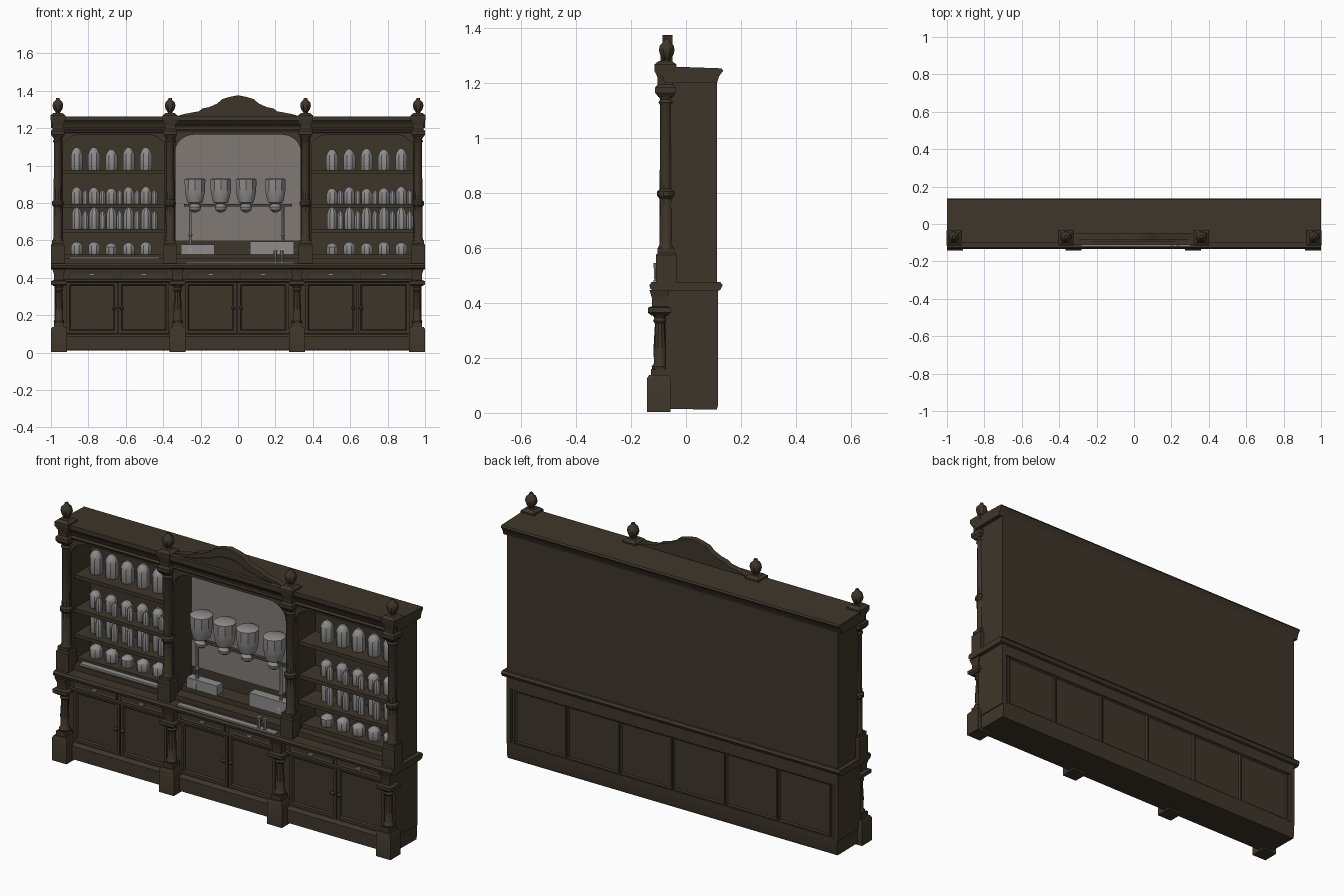
import bpy, bmesh, math, random
from mathutils import Vector

if "Cube" in bpy.data.objects:
    bpy.data.objects.remove(bpy.data.objects["Cube"])
random.seed(4)


def material(name, r, g, b):
    m = bpy.data.materials.new(name)
    m.diffuse_color = (r, g, b, 1)
    m.use_nodes = True
    m.node_tree.nodes["Principled BSDF"].inputs["Base Color"].default_value = m.diffuse_color
    return m


WOOD = material("dark wood", 0.048, 0.036, 0.023)
MIRROR = material("mirror grey", 0.22, 0.195, 0.18)
GLASS = material("bottle grey", 0.27, 0.262, 0.26)
KNOB = material("dull knob", 0.07, 0.057, 0.042)


def finish(name, bm, mat, smooth=True):
    bmesh.ops.recalc_face_normals(bm, faces=bm.faces[:])
    me = bpy.data.meshes.new(name)
    bm.to_mesh(me)
    bm.free()
    me.materials.append(mat)
    if smooth:
        me.shade_smooth()
        me.set_sharp_from_angle(angle=math.radians(35))
    ob = bpy.data.objects.new(name, me)
    bpy.context.scene.collection.objects.link(ob)
    return ob


def box(name, x0, x1, y0, y1, z0, z1, mat=WOOD, inset=0, depth=0, facing=-1):
    """Box; optional sunken panel on its front (-1) or back (1) face."""
    bm = bmesh.new()
    bmesh.ops.create_cube(bm, size=1)
    for v in bm.verts:
        v.co = ((x0 + x1) / 2 + v.co.x * (x1 - x0), (y0 + y1) / 2 + v.co.y * (y1 - y0),
                (z0 + z1) / 2 + v.co.z * (z1 - z0))
    if inset:
        bm.normal_update()
        f = max(bm.faces, key=lambda f: f.normal.y * facing)
        bmesh.ops.inset_region(bm, faces=[f], thickness=inset)
        bmesh.ops.inset_region(bm, faces=[f], thickness=0.008, depth=-depth)
    return finish(name, bm, mat, False)


def prism(name, pts, axis, a, b, mat=WOOD):
    """Extrude a profile: (y,z) along x, or (x,z) along y."""
    bm = bmesh.new()
    put = (lambda p, t: (t, p[0], p[1])) if axis == "x" else (lambda p, t: (p[0], t, p[1]))
    f = bm.faces.new([bm.verts.new(put(p, a)) for p in pts])
    r = bmesh.ops.extrude_face_region(bm, geom=[f])
    shift = Vector((b - a, 0, 0) if axis == "x" else (0, b - a, 0))
    bmesh.ops.translate(bm, vec=shift, verts=[g for g in r["geom"] if isinstance(g, bmesh.types.BMVert)])
    bmesh.ops.triangulate(bm, faces=[f for f in bm.faces if len(f.verts) > 4])
    return finish(name, bm, mat)


def lathe(name, prof, x, y, n=10, mat=WOOD):
    """Turned part from (radius, z); n=4 gives a square block of that half width."""
    bm = bmesh.new()
    k = math.sqrt(2) if n == 4 else 1
    rings = [[bm.verts.new((x + k * r * math.cos((i + .5) * math.tau / n),
                            y + k * r * math.sin((i + .5) * math.tau / n), z)) for i in range(n)]
             for r, z in prof]
    for p, q in zip(rings, rings[1:]):
        for i in range(n):
            bm.faces.new((p[i], p[(i + 1) % n], q[(i + 1) % n], q[i]))
    bm.faces.new(rings[0][::-1])
    bm.faces.new(rings[-1])
    return finish(name, bm, mat)


def arch(name, x0, x1, ztop, zarch, rx, rz, y0, y1):
    """Flat board with a round-cornered opening below it."""
    pts = [(x0, zarch - rz), (x0, ztop), (x1, ztop), (x1, zarch - rz)]
    steps = [math.pi / 2 * i / 6 for i in range(1, 7)]
    pts += [(x1 - rx + rx * math.cos(t), zarch - rz + rz * math.sin(t)) for t in steps]
    pts += [(x0 + rx - rx * math.cos(t), zarch - rz + rz * math.sin(t)) for t in steps[::-1]]
    return prism(name, pts, "y", y0, y1)


# --- lower cabinet -------------------------------------------------------
prism("plinth", [(-.095, .015), (.112, .012), (.117, .03), (.117, .1), (-.08, .1), (-.095, .085)], "x", -.975, .975)
box("cabinet_core", -.965, .965, -.062, .1, .095, .45)
box("drawer_rail", -.965, .965, -.085, .115, .385, .447)
prism("drawer_moulding", [(-.08, .375), (-.095, .38), (-.095, .39), (-.08, .395)], "x", -.965, .965)
for s in (-1, 1):
    box("cabinet_side", s * .955, s * .98, -.075, .117, .09, .447)

bays = [(-.92, -.365), (-.285, .275), (.355, .92)]
for a, b in bays:
    m = (a + b) / 2
    for p, q, s in ((a, m, 1), (m, b, -1)):
        box("cupboard_door", p + .003, q - .003, -.078, -.06, .102, .38, inset=.022, depth=.008)
        box("drawer_front", p + .01, q - .01, -.092, -.08, .397, .438, inset=.006, depth=.003)
        c = (p + q) / 2
        box("drawer_handle", c - .015, c + .015, -.1, -.09, .412, .422, GLASS)
        lathe("door_knob", [(.004, .228), (.011, .234), (.011, .242), (.004, .248)],
              m - s * .02, -.085, 8, KNOB)

# six panels on the back of the cabinet
for i in range(6):
    x = -.935 + i * .3117
    box("back_panel", x + .002, x + .31, .095, .114, .102, .384, inset=.006, depth=.006, facing=1)

# counter
prism("counter", [(-.115, .443), (-.13, .452), (-.133, .465), (-.125, .476), (.125, .476),
                  (.133, .465), (.125, .448), (.115, .443)], "x", -1, 1)

# lower columns
for x in (-.957, -.323, .315, .957):
    lathe("column_pedestal", [(.043, .004), (.043, .125), (.036, .137), (.028, .137), (.028, .16)], x, -.099, 4)
    lathe("lower_column", [(.028, .16), (.03, .168), (.022, .18), (.023, .24), (.018, .325),
                           (.025, .335), (.02, .345), (.032, .365)], x, -.095, 10)
    lathe("lower_capital", [(.03, .355), (.042, .365), (.042, .383), (.026, .388), (.026, .415),
                            (.036, .447)], x, -.097, 4)

# --- upper case ----------------------------------------------------------
box("upper_back", -.97, .97, .092, .113, .47, 1.24)
for s in (-1, 1):
    box("upper_side", s * .935, s * .978, -.07, .113, .47, 1.24)
    box("bay_divider", s * .335, s * .392, -.062, .1, .47, 1.22)
prism("cornice", [(-.078, 1.2), (-.085, 1.225), (-.1, 1.24), (-.1, 1.262), (.13, 1.254), (.135, 1.245),
                  (.12, 1.225), (.113, 1.2)], "x", -1, 1)
prism("frieze_moulding", [(-.06, 1.17), (-.078, 1.178), (-.084, 1.19), (-.06, 1.2)], "x", -.94, .94)
box("upper_base_rail", -.96, .96, -.062, .1, .474, .502)

# side bays: arch, shelves
for s in (-1, 1):
    a, b = sorted((s * .385, s * .94))
    arch("side_arch", a, b, 1.21, 1.165, .1, .085, -.068, -.045)
    for z in (.965, .785, .65):
        box("shelf", a, b, -.045, .095, z - .01, z + .01)
    box("bay_step", a, b, -.02, .095, .5, .525)

# centre bay: arch, mirror, low shelf, forward entablature
arch("centre_arch", -.335, .335, 1.21, 1.165, .1, .09, -.075, -.045)
box("mirror", -.335, .335, .085, .093, .6, 1.2, MIRROR)
box("centre_step", -.335, .335, .0, .095, .5, .528)
prism("centre_entablature", [(-.07, 1.2), (-.1, 1.225), (-.112, 1.24), (-.112, 1.266), (-.06, 1.266), (-.06, 1.2)],
      "x", -.34, .34)

# pediment crest
half = [(.325, 1.264), (.29, 1.275), (.21, 1.29), (.19, 1.305), (.155, 1.312), (.11, 1.332), (.085, 1.355), (.045, 1.367)]
prism("pediment", half + [(0, 1.376)] + [(-x, z) for x, z in half[::-1]], "y", -.085, -.05)
low = [(x * .85, 1.264 + (z - 1.264) * .6) for x, z in half]
prism("pediment_moulding", low + [(0, 1.33)] + [(-x, z) for x, z in low[::-1]], "y", -.093, -.08)

# upper columns with finials
for x in (-.963, -.363, .361, .963):
    lathe("upper_pedestal", [(.037, .474), (.037, .575), (.031, .582), (.031, .6)], x, -.072, 4)
    lathe("upper_column", [(.03, .6), (.024, .615), (.025, .78), (.033, .79), (.033, .805), (.024, .815),
                           (.022, 1.12), (.028, 1.13), (.022, 1.14), (.032, 1.165)], x, -.072, 10)
    lathe("upper_capital", [(.026, 1.15), (.037, 1.165), (.037, 1.185), (.028, 1.195), (.028, 1.22),
                            (.04, 1.245), (.04, 1.268), (.025, 1.28)], x, -.075, 4)
    lathe("finial", [(.018, 1.275), (.013, 1.285), (.025, 1.3), (.031, 1.32), (.027, 1.338),
                     (.012, 1.352), (.009, 1.362)], x, -.07, 8)

# --- bottles and glassware ----------------------------------------------
def bottle(x, y, z, r, h):
    lathe("bottle", [(r * .9, z), (r, z + h * .08), (r, z + h * .68), (r * .75, z + h * .86),
                     (r * .3, z + h)], x, y, 8, GLASS)


for x0 in (-.862, .503):
    for i in range(5):
        x = x0 + i * .0925
        bottle(x, .035, .975, .034, .125 - random.random() * .015)
        bottle(x, .035, .525, .033, .068 - random.random() * .01)
        bottle(x, .03, .66, .029, .118)
        bottle(x, .03, .795, .031, .095 - random.random() * .015)
        bottle(x + .045, -.005, .795, .017, .075)
        bottle(x + .045, -.005, .66, .018, .1)
box("left_bay_mat", -.9, -.42, -.05, -.02, .502, .512, GLASS)

# upside-down bottles on a rail
for x in (-.23, -.092, .043, .2):
    lathe("hanging_bottle", [(.012, .75), (.03, .762), (.034, .778), (.022, .795), (.042, .803), (.05, .83),
                             (.057, .87), (.058, .925), (.05, .93)], x, .02, 10, GLASS)
box("bottle_rail", -.29, .29, .012, .03, .78, .794, KNOB)
for x in (-.255, .24):
    lathe("rail_post", [(.022, .528), (.022, .56), (.008, .58), (.008, .62), (.013, .63), (.008, .64),
                        (.008, .785)], x, .02, 8, GLASS)

# counter boxes, tray and small glasses
box("left_box", -.305, -.125, .0, .05, .528, .578, GLASS)
box("right_box", .065, .3, .0, .05, .528, .595, GLASS)
box("counter_tray", -.28, .3, -.118, -.088, .476, .484, GLASS)
for x in (.2, .235):
    lathe("small_glass", [(.008, .484), (.011, .545)], x, -.108, 8, GLASS)
